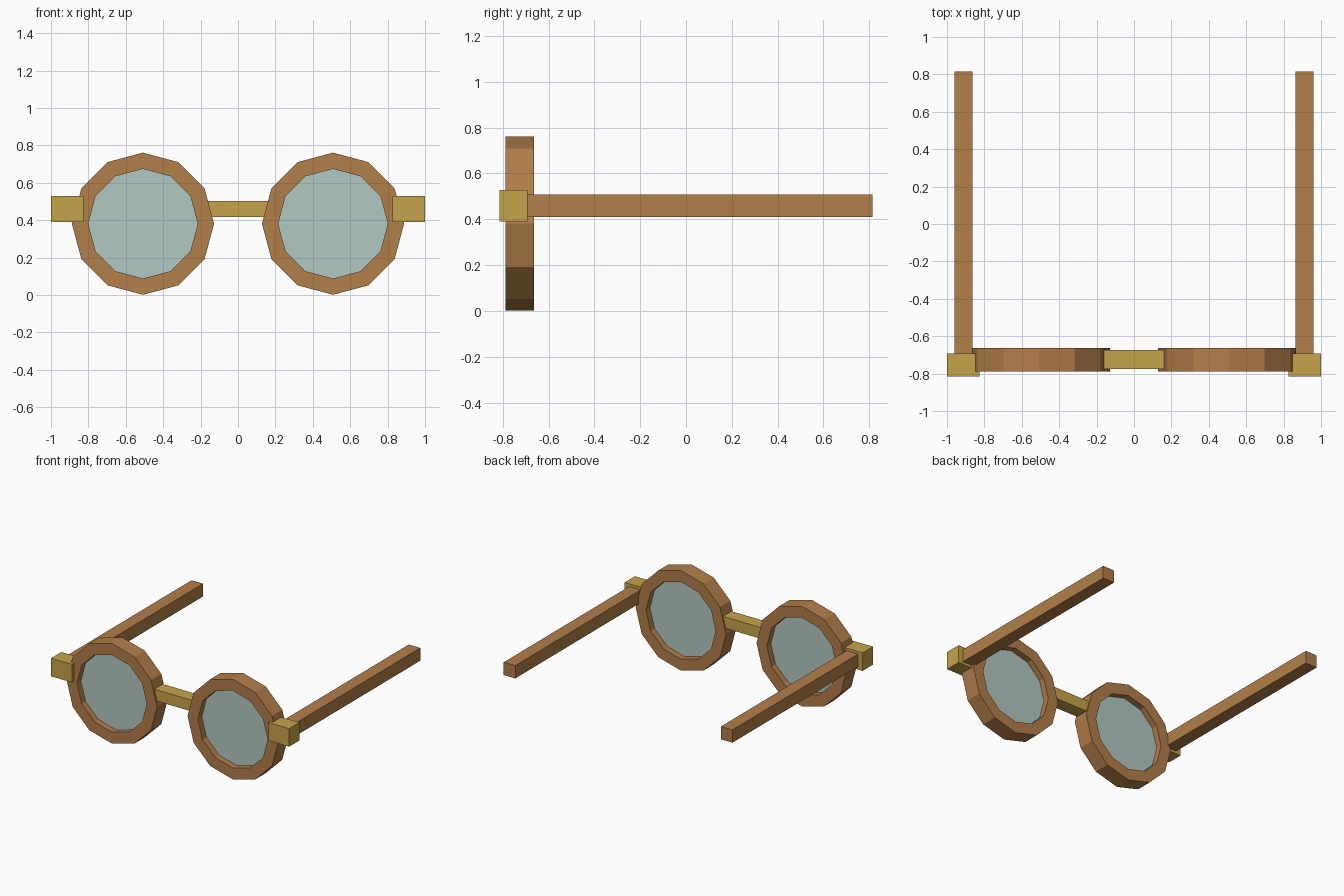
import bpy, bmesh, math

if "Cube" in bpy.data.objects:
    bpy.data.objects.remove(bpy.data.objects["Cube"])


def material(name, rgb):
    m = bpy.data.materials.new(name)
    m.diffuse_color = (*rgb, 1)
    m.use_nodes = True
    m.node_tree.nodes["Principled BSDF"].inputs["Base Color"].default_value = m.diffuse_color
    return m


WOOD = material("brown wood", (0.45, 0.21, 0.068))
BRASS = material("brass", (0.57, 0.37, 0.068))
GLASS = material("pale glass", (0.45, 0.58, 0.54))
SIDES = 12


def finish(name, bm, mat):
    bmesh.ops.recalc_face_normals(bm, faces=bm.faces)
    me = bpy.data.meshes.new(name)
    bm.to_mesh(me)
    bm.free()
    me.materials.append(mat)
    ob = bpy.data.objects.new(name, me)
    bpy.context.collection.objects.link(ob)
    return ob


def box(name, lo, hi, mat):
    bm = bmesh.new()
    bmesh.ops.create_cube(bm, size=1)
    for v in bm.verts:
        v.co = [(a + b) / 2 + c * (b - a) for a, b, c in zip(lo, hi, v.co)]
    return finish(name, bm, mat)


def loop(bm, cx, cz, r, y):
    # twelve-sided ring of points with one corner at the top
    return [bm.verts.new((cx + r * math.sin(2 * math.pi * i / SIDES), y,
                          cz + r * math.cos(2 * math.pi * i / SIDES)))
            for i in range(SIDES)]


def rim(name, cx, cz, r_out, r_in, y0, y1):
    bm = bmesh.new()
    rings = [loop(bm, cx, cz, r, y) for r, y in
             ((r_out, y0), (r_out, y1), (r_in, y1), (r_in, y0))]
    for k in range(4):
        a, b = rings[k], rings[(k + 1) % 4]
        for i in range(SIDES):
            j = (i + 1) % SIDES
            bm.faces.new((a[i], a[j], b[j], b[i]))
    return finish(name, bm, WOOD)


def lens(name, cx, cz, r, y0, y1):
    bm = bmesh.new()
    a, b = loop(bm, cx, cz, r, y0), loop(bm, cx, cz, r, y1)
    bm.faces.new(a)
    bm.faces.new(b[::-1])
    for i in range(SIDES):
        j = (i + 1) % SIDES
        bm.faces.new((a[i], a[j], b[j], b[i]))
    return finish(name, bm, GLASS)


for side, s in (("left", -1), ("right", 1)):
    # round frame and its glass
    rim(f"{side}_rim", s * 0.508, 0.381, 0.38, 0.293, -0.788, -0.664)
    lens(f"{side}_lens", s * 0.508, 0.381, 0.295, -0.741, -0.711)
    # hinge block and straight temple arm
    xs = sorted((s * 0.825, s * 1.0))
    box(f"{side}_hinge", (xs[0], -0.815, 0.391), (xs[1], -0.692, 0.528), BRASS)
    xs = sorted((s * 0.864, s * 0.961))
    box(f"{side}_temple", (xs[0], -0.72, 0.411), (xs[1], 0.815, 0.508), WOOD)

# nose bridge
box("bridge", (-0.165, -0.775, 0.417), (0.165, -0.673, 0.502), BRASS)
